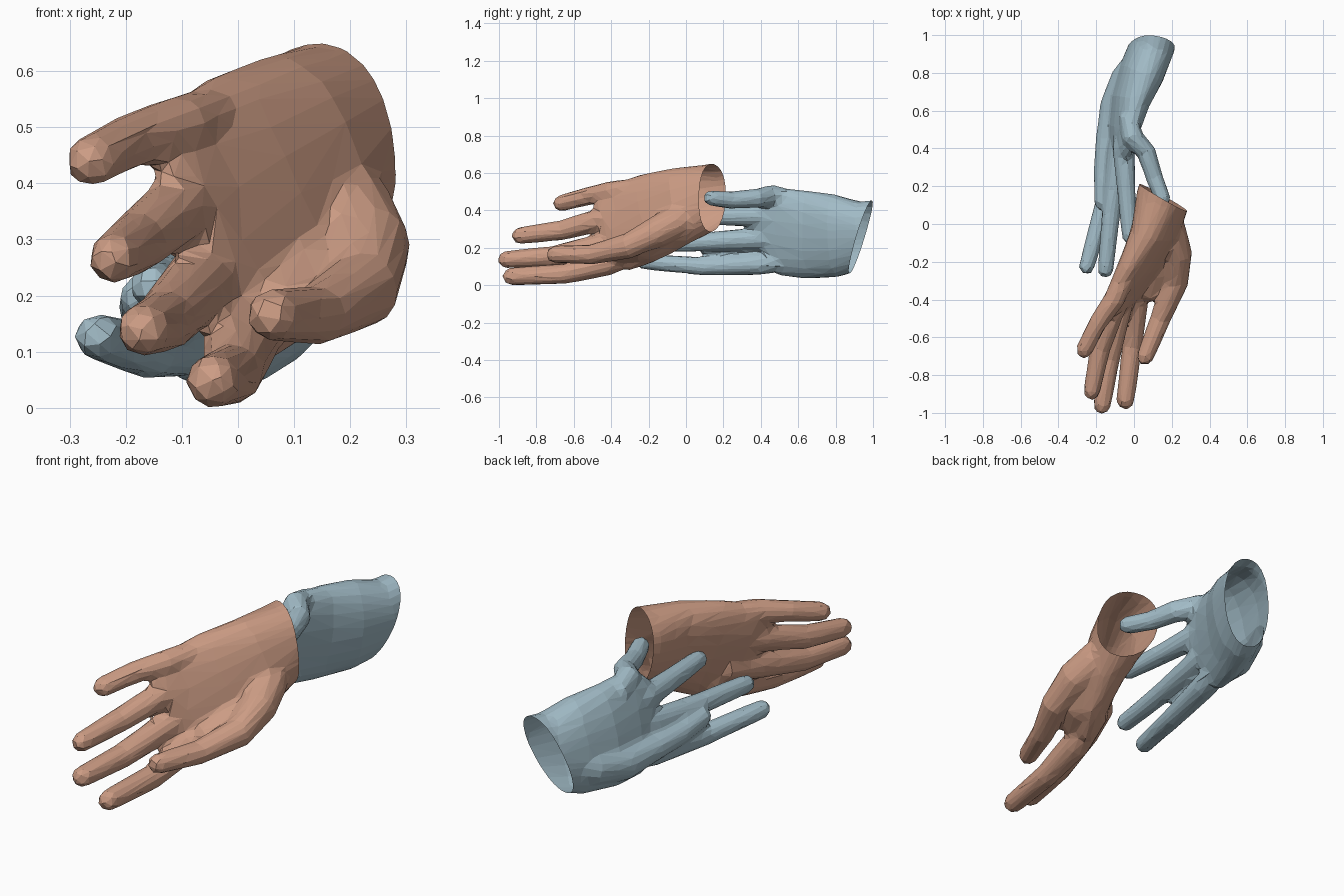
import bpy, bmesh, math
from mathutils import Vector


def loft(bm, rings):
    """Skin a list of equal-length rings and cap both ends."""
    loops = [[bm.verts.new(p) for p in r] for r in rings]
    n = len(loops[0])
    for a, b in zip(loops, loops[1:]):
        for i in range(n):
            bm.faces.new((a[i], a[(i + 1) % n], b[(i + 1) % n], b[i]))
    bm.faces.new(loops[0][::-1])
    bm.faces.new(loops[-1])


def power(v, e):
    return math.copysign(abs(v) ** e, v)


def ring(center, axis, up, width, thick, e=1.0, n=16):
    axis = axis.normalized()
    u = (up - axis * up.dot(axis)).normalized()
    t = axis.cross(u)
    return [center + u * width * power(math.cos(2 * math.pi * i / n), e)
            + t * thick * power(math.sin(2 * math.pi * i / n), e) for i in range(n)]


def tangents(pts):
    last = len(pts) - 1
    return [pts[min(i + 1, last)] - pts[max(i - 1, 0)] for i in range(last + 1)]


def finger(bm, stations):
    """Tapered tube through (x, y, z, radius) stations with a rounded tip."""
    pts = [Vector(s[:3]) for s in stations]
    rad = [s[3] + 0.003 for s in stations]
    d = (pts[-1] - pts[-2]).normalized()
    tip, r = pts[-1] + d * 0.008, rad[-1]
    pts[-1] = tip - d * r
    for k in (30, 60, 85):
        a = math.radians(k)
        pts.append(tip - d * r * (1 - math.sin(a)))
        rad.append(r * math.cos(a))
    up = Vector((0.1, 0.1, 1))
    loft(bm, [ring(p, t, up, q, q) for p, t, q in zip(pts, tangents(pts), rad)])


def palm(bm, stations, up):
    """Flattened palm through (x, y, z, half width, half thickness) stations."""
    pts = [Vector(s[:3]) for s in stations]
    loft(bm, [ring(p, t, Vector(up), s[3], s[4], 0.9, 24)
              for p, t, s in zip(pts, tangents(pts), stations)])


def hand(name, color, palm_st, up, fingers, cut_point, cut_normal, faces):
    bm = bmesh.new()
    palm(bm, palm_st, up)
    for f in fingers:
        finger(bm, f)
    bmesh.ops.recalc_face_normals(bm, faces=bm.faces)
    me = bpy.data.meshes.new(name)
    bm.to_mesh(me)
    bm.free()
    ob = bpy.data.objects.new(name, me)
    bpy.context.collection.objects.link(ob)
    # fuse the parts into one skin, soften the webs, reduce to low poly
    m = ob.modifiers.new("fuse", 'REMESH')
    m.mode = 'VOXEL'
    m.voxel_size = 0.01
    m = ob.modifiers.new("soften", 'SMOOTH')
    m.factor, m.iterations = 0.5, 22
    dg = bpy.context.evaluated_depsgraph_get()
    count = len(ob.evaluated_get(dg).data.polygons) * 2
    m = ob.modifiers.new("reduce", 'DECIMATE')
    m.ratio = faces / count
    dg = bpy.context.evaluated_depsgraph_get()
    done = bpy.data.meshes.new_from_object(ob.evaluated_get(dg))
    ob.modifiers.clear()
    ob.data = done
    # cut the wrist open
    bm = bmesh.new()
    bm.from_mesh(done)
    bmesh.ops.bisect_plane(bm, geom=bm.verts[:] + bm.edges[:] + bm.faces[:],
                           plane_co=cut_point, plane_no=cut_normal, clear_outer=True)
    for f in bm.faces:
        f.smooth = False
    bm.to_mesh(done)
    bm.free()
    mat = bpy.data.materials.new(name + "_color")
    mat.diffuse_color = color
    done.materials.clear()
    done.materials.append(mat)
    return ob


# front hand: palm towards +x, little finger on top, thumb below
hand("front_hand", (0.60, 0.33, 0.23, 1),
     [(0.21, 0.32, 0.51, 0.17, 0.14), (0.155, 0.14, 0.475, 0.175, 0.14),
      (0.115, -0.03, 0.425, 0.215, 0.115), (0.04, -0.2, 0.36, 0.25, 0.09),
      (-0.035, -0.34, 0.31, 0.25, 0.07), (-0.06, -0.41, 0.29, 0.21, 0.052),
      (-0.07, -0.445, 0.27, 0.16, 0.03)],
     (-0.22, 0.08, 0.95),
     [[(-0.01, -0.2, 0.53, 0.05), (-0.105, -0.4, 0.5, 0.054),            # little finger
       (-0.195, -0.53, 0.475, 0.046), (-0.28, -0.7, 0.43, 0.043)],
      [(-0.03, -0.25, 0.4, 0.055), (-0.1, -0.43, 0.36, 0.06),            # ring finger
       (-0.18, -0.66, 0.295, 0.052), (-0.23, -0.925, 0.26, 0.043)],
      [(-0.02, -0.25, 0.26, 0.055), (-0.07, -0.43, 0.22, 0.062),         # middle finger
       (-0.13, -0.71, 0.155, 0.053), (-0.175, -1.0, 0.135, 0.045)],
      [(0.04, -0.22, 0.2, 0.06), (0.005, -0.42, 0.12, 0.066),            # index finger
       (-0.01, -0.65, 0.06, 0.052), (-0.05, -0.975, 0.045, 0.046)],
      [(0.14, 0.06, 0.4, 0.08), (0.19, -0.05, 0.34, 0.09),               # thumb
       (0.225, -0.16, 0.285, 0.082), (0.22, -0.31, 0.21, 0.066),
       (0.14, -0.5, 0.165, 0.052), (0.045, -0.74, 0.165, 0.044)],
      [(0.12, 0.05, 0.36, 0.08), (0.13, -0.12, 0.27, 0.09),              # web below thumb
       (0.12, -0.26, 0.205, 0.078), (0.06, -0.4, 0.165, 0.055)]],
     (0.155, 0.14, 0.475), (0.5, 0.86, 0.05), 1300)

# back hand: palm towards -x, little finger resting inside the front wrist
hand("back_hand", (0.36, 0.50, 0.57, 1),
     [(0.15, 1.14, 0.3, 0.17, 0.11), (0.1, 0.95, 0.27, 0.18, 0.115),
      (0.04, 0.8, 0.265, 0.225, 0.115), (-0.02, 0.65, 0.27, 0.24, 0.095),
      (-0.055, 0.5, 0.285, 0.24, 0.07), (-0.07, 0.42, 0.28, 0.2, 0.052),
      (-0.075, 0.37, 0.26, 0.15, 0.03)],
     (0.22, 0.1, 1),
     [[(-0.03, 0.58, 0.45, 0.05), (-0.01, 0.46, 0.48, 0.056),            # little finger
       (0.065, 0.38, 0.465, 0.05), (0.11, 0.24, 0.455, 0.044), (0.165, 0.1, 0.47, 0.04)],
      [(-0.04, 0.56, 0.37, 0.05), (-0.055, 0.4, 0.37, 0.057),            # ring finger
       (-0.04, 0.17, 0.37, 0.047), (-0.02, -0.1, 0.37, 0.04)],
      [(-0.05, 0.56, 0.25, 0.05), (-0.08, 0.4, 0.25, 0.058),             # middle finger
       (-0.12, 0.06, 0.23, 0.047), (-0.155, -0.28, 0.215, 0.04)],
      [(-0.07, 0.56, 0.14, 0.055), (-0.1, 0.4, 0.115, 0.058),            # index finger
       (-0.16, 0.1, 0.1, 0.047), (-0.26, -0.26, 0.13, 0.04)],
      [(0.05, 0.9, 0.22, 0.07), (-0.03, 0.77, 0.175, 0.09),              # thumb
       (-0.1, 0.62, 0.155, 0.08), (-0.145, 0.45, 0.17, 0.055),
       (-0.165, 0.27, 0.18, 0.046), (-0.17, 0.08, 0.2, 0.04)]],
     (0.1, 0.935, 0.27), (0.2, 1, -0.35), 1200)
